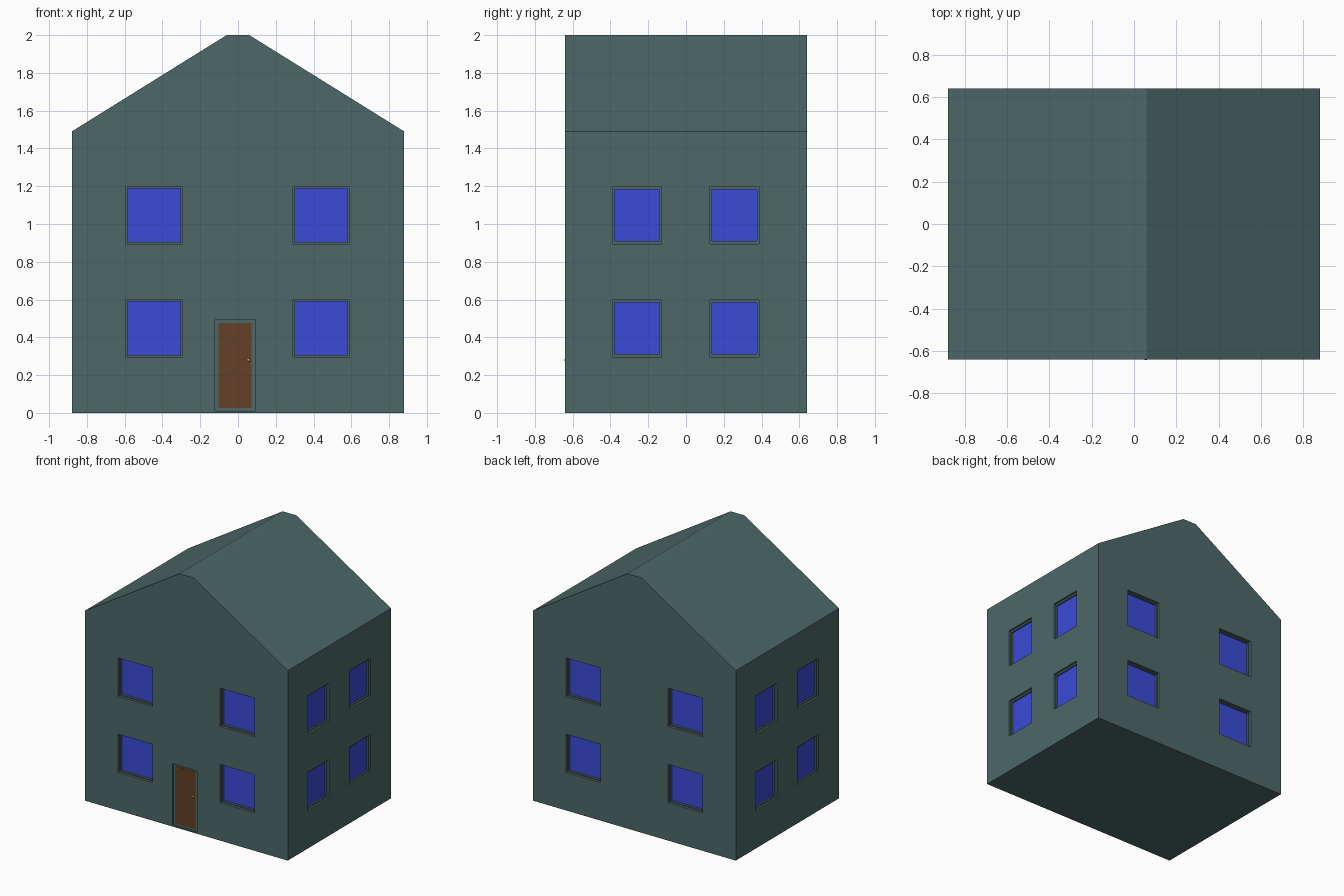
import bpy, bmesh, math
from mathutils import Matrix, Vector

if "Cube" in bpy.data.objects:
    bpy.data.objects.remove(bpy.data.objects["Cube"])


def material(name, rgb):
    m = bpy.data.materials.new(name)
    m.diffuse_color = (*rgb, 1)
    m.use_nodes = True
    m.node_tree.nodes["Principled BSDF"].inputs["Base Color"].default_value = m.diffuse_color
    return m


wall_mat = material("slate_wall", (0.075, 0.14, 0.14))
glass_mat = material("blue_glass", (0.045, 0.07, 0.68))
door_mat = material("brown_wood", (0.13, 0.05, 0.02))
brass_mat = material("brass", (0.6, 0.35, 0.05))


def make_object(name, bm, mat=None):
    bmesh.ops.recalc_face_normals(bm, faces=bm.faces)
    me = bpy.data.meshes.new(name)
    bm.to_mesh(me)
    bm.free()
    ob = bpy.data.objects.new(name, me)
    bpy.context.collection.objects.link(ob)
    if mat:
        me.materials.append(mat)
    return ob


def add_box(bm, frame, u, z, depth):
    """Box in wall space: u along the wall, depth inward from the wall."""
    size = (u[1] - u[0], depth[1] - depth[0], z[1] - z[0])
    mid = Vector((sum(u) / 2, sum(depth) / 2, sum(z) / 2))
    bmesh.ops.create_cube(bm, size=1, matrix=frame @ Matrix.Translation(mid)
                          @ Matrix.Diagonal((*size, 1)))


def wall_frame(angle, dist):
    return Matrix.Rotation(math.radians(angle), 4, 'Z') @ Matrix.Translation((0, -dist, 0))


def inset(span, m):
    return (span[0] + m, span[1] - m)


# House body: gabled profile extruded front to back
HX, HY = 0.88, 0.64
profile = [(-HX, 0), (HX, 0), (HX, 1.49), (0.06, 2), (-0.06, 2), (-HX, 1.49)]
bm = bmesh.new()
face = bm.faces.new([bm.verts.new((x, -HY, z)) for x, z in profile])
ext = bmesh.ops.extrude_face_region(bm, geom=[face])["geom"]
bmesh.ops.translate(bm, vec=(0, 2 * HY, 0),
                    verts=[v for v in ext if isinstance(v, bmesh.types.BMVert)])
body = make_object("house_body", bm, wall_mat)

# Window openings on all four walls: stepped recess plus pane
outer, inner, panes = bmesh.new(), bmesh.new(), bmesh.new()
front_spans = [(-0.595, -0.295), (0.29, 0.59)]
side_spans = [(-0.388, -0.13), (0.126, 0.387)]
for angle, dist, spans, depth in [(0, HY, front_spans, 0.04), (180, HY, front_spans, 0.04),
                                  (90, HX, side_spans, 0.03), (270, HX, side_spans, 0.03)]:
    frame = wall_frame(angle, dist)
    for u in spans:
        for z in [(0.297, 0.598), (0.895, 1.197)]:
            iu, iz = inset(u, 0.01), inset(z, 0.008 if dist == HY else 0.014)
            add_box(outer, frame, u, z, (-0.05, depth / 2))
            add_box(inner, frame, iu, iz, (-0.05, depth))
            add_box(panes, frame, inset(iu, 0.0005), inset(iz, 0.0005), (depth - 0.003, depth + 0.01))
make_object("window_panes", panes, glass_mat)

# Door recess, door leaf and round knob
front = wall_frame(0, HY)
add_box(outer, front, (-0.122, 0.092), (0.01, 0.493), (-0.05, 0.012))
bm = bmesh.new()
add_box(bm, front, (-0.103, 0.072), (0.026, 0.477), (0.009, 0.03))
make_object("front_door", bm, door_mat)
bm = bmesh.new()
bmesh.ops.create_uvsphere(bm, u_segments=16, v_segments=8, radius=0.009,
                          matrix=Matrix.Translation((0.055, -HY + 0.005, 0.28)))
knob = make_object("door_knob", bm, brass_mat)
knob.data.shade_smooth()

# Cut the recesses into the body, then discard the cutters
for name, bm in [("outer_cutter", outer), ("inner_cutter", inner)]:
    cutter = make_object(name, bm)
    cutter.hide_render = True
    mod = body.modifiers.new(name, 'BOOLEAN')
    mod.operation, mod.solver, mod.object = 'DIFFERENCE', 'EXACT', cutter
    bpy.context.view_layer.objects.active = body
    bpy.ops.object.modifier_apply(modifier=mod.name)
    bpy.data.objects.remove(cutter)
